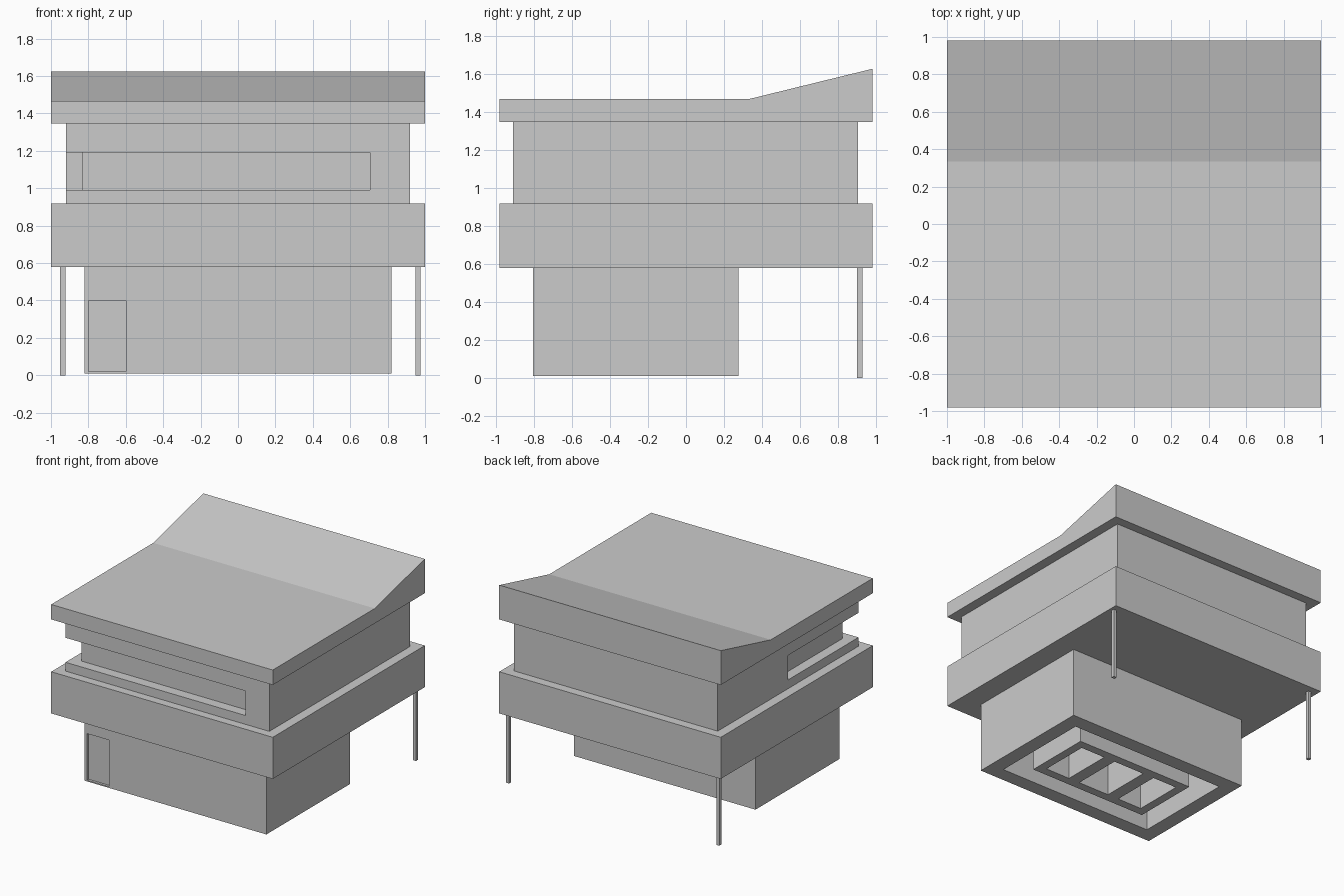
import bpy, bmesh
from mathutils import Vector

if "Cube" in bpy.data.objects:
    bpy.data.objects.remove(bpy.data.objects["Cube"])


def prism(name, pts, depth):
    """Extrude a planar 3D outline along a vector."""
    me = bpy.data.meshes.new(name)
    bm = bmesh.new()
    f = bm.faces.new([bm.verts.new(p) for p in pts])
    ext = bmesh.ops.extrude_face_region(bm, geom=[f], use_keep_orig=True)
    moved = [v for v in ext["geom"] if isinstance(v, bmesh.types.BMVert)]
    bmesh.ops.translate(bm, verts=moved, vec=Vector(depth))
    bmesh.ops.recalc_face_normals(bm, faces=bm.faces)
    bm.to_mesh(me)
    bm.free()
    ob = bpy.data.objects.new(name, me)
    bpy.context.collection.objects.link(ob)
    return ob


def box(name, x0, x1, y0, y1, z0, z1):
    return prism(name, [(x0, y0, z0), (x1, y0, z0), (x1, y1, z0), (x0, y1, z0)],
                 (0, 0, z1 - z0))


def cut(target, cutter):
    """Subtract the cutter, bake the result and drop the cutter."""
    cutter.hide_render = True
    m = target.modifiers.new("cut", "BOOLEAN")
    m.operation, m.solver, m.object = "DIFFERENCE", "EXACT", cutter
    bpy.context.view_layer.objects.active = target
    bpy.ops.object.modifier_apply(modifier=m.name)
    bpy.data.objects.remove(cutter)


# ground floor: hollow underneath, with a shallow doorway in front
base = box("ground_floor", -0.82, 0.82, -0.805, 0.275, 0.01, 0.58)
cut(base, box("hollow_cutter", -0.70, 0.70, -0.685, 0.155, -0.1, 0.32))
cut(base, box("door_cutter", -0.80, -0.60, -0.9, -0.785, 0.02, 0.40))

# inner ring and cross walls inside the hollow
ring = box("inner_wall_ring", -0.53, 0.53, -0.54, 0.01, 0.01, 0.33)
cut(ring, box("ring_cutter", -0.46, 0.46, -0.47, -0.06, -0.1, 0.30))
for side, x in (("left", -0.19), ("right", 0.19)):
    box("cross_wall_" + side, x - 0.05, x + 0.05, -0.475, -0.055, 0.01, 0.31)

# parapet slab carried over the ground floor
box("balcony_slab", -1, 1, -0.98, 0.98, 0.578, 0.918)

# upper storey with a recessed window wrapping the front left corner
upper = box("upper_storey", -0.92, 0.92, -0.91, 0.905, 0.917, 1.346)
window = [(-1.1, -1.1), (0.705, -1.1), (0.705, -0.825),
          (-0.835, -0.825), (-0.835, 0.0), (-1.1, 0.0)]
cut(upper, prism("window_cutter", [(x, y, 0.99) for x, y in window], (0, 0, 0.20)))

# roof: flat front, rising towards the back
roof = [(-0.98, 1.345), (0.98, 1.345), (0.98, 1.625), (0.335, 1.467), (-0.98, 1.467)]
prism("roof", [(-1, y, z) for y, z in roof], (2, 0, 0))

# thin posts under the back corners
for side, x in (("left", -0.937), ("right", 0.962)):
    box("back_post_" + side, x - 0.014, x + 0.014, 0.90, 0.928, 0, 0.58)
